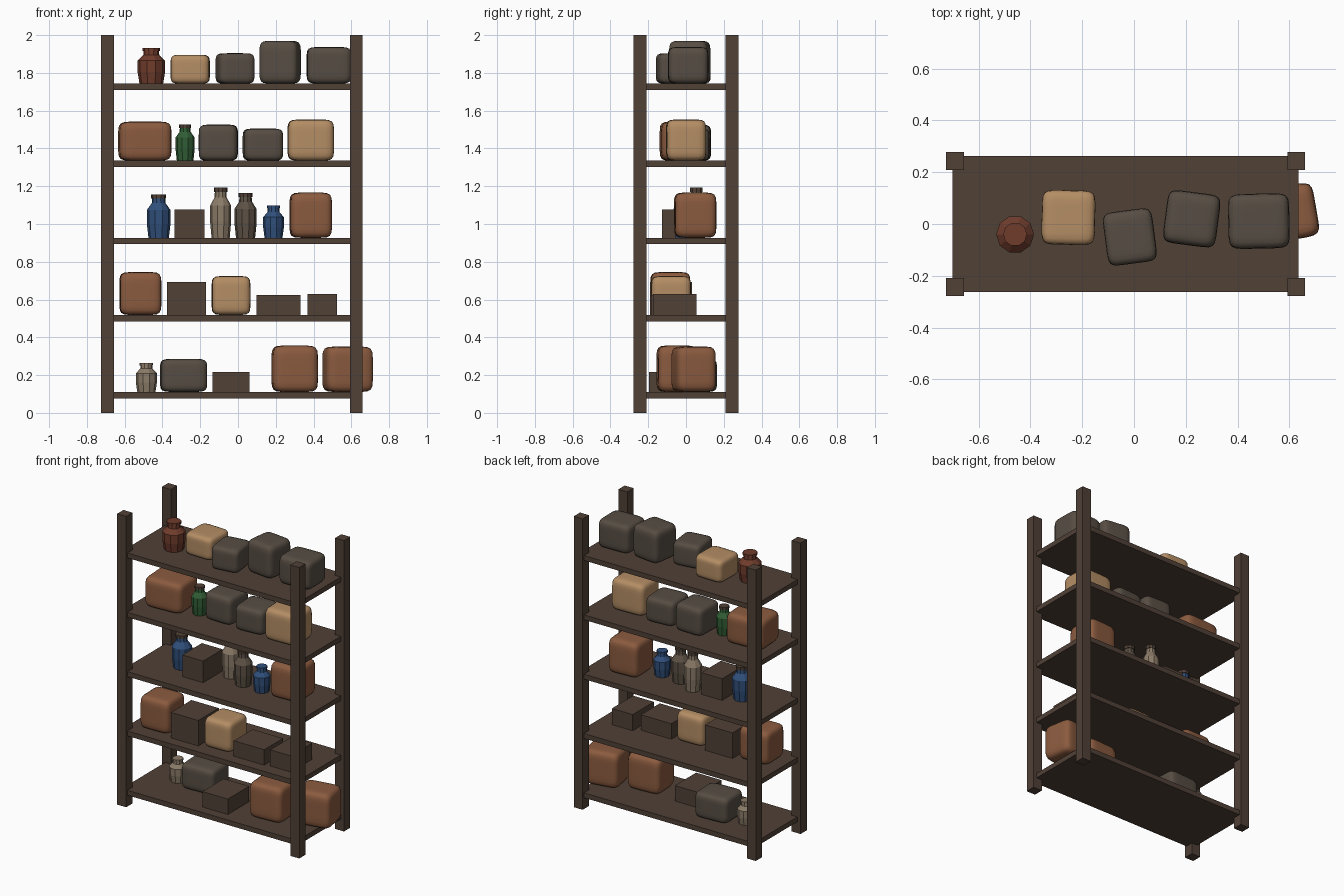
import bpy, bmesh, math

if "Cube" in bpy.data.objects:
    bpy.data.objects.remove(bpy.data.objects["Cube"])

COLORS = {
    "wood": (0.08, 0.052, 0.037), "brown": (0.26, 0.105, 0.05), "tan": (0.46, 0.27, 0.13),
    "grey": (0.095, 0.075, 0.057), "blue": (0.03, 0.08, 0.2), "green": (0.03, 0.11, 0.035),
    "beige": (0.26, 0.2, 0.14), "umber": (0.11, 0.083, 0.06), "red": (0.16, 0.045, 0.025),
}
MATS = {}
for key, c in COLORS.items():
    MATS[key] = bpy.data.materials.new(key)
    MATS[key].diffuse_color = (*c, 1)


def finish(bm, name, color, loc, rot=0.0, smooth=False):
    bmesh.ops.recalc_face_normals(bm, faces=bm.faces)
    for f in bm.faces:
        f.smooth = smooth
    me = bpy.data.meshes.new(name)
    bm.to_mesh(me)
    bm.free()
    me.materials.append(MATS[color])
    ob = bpy.data.objects.new(name, me)
    ob.location = loc
    ob.rotation_euler.z = rot
    bpy.context.collection.objects.link(ob)
    return ob


def box(name, x, y, z, w, d, h, color="wood"):
    """Box standing on height z."""
    bm = bmesh.new()
    bmesh.ops.create_cube(bm, size=1)
    bmesh.ops.scale(bm, vec=(w, d, h), verts=bm.verts)
    return finish(bm, name, color, (x, y, z + h / 2))


def sack(name, x, y, z, w, d, h, color, rot):
    """Stuffed sack: subdivided cube pulled onto a softly rounded box."""
    bm = bmesh.new()
    bmesh.ops.create_cube(bm, size=2)
    bmesh.ops.subdivide_edges(bm, edges=bm.edges, cuts=9, use_grid_fill=True)
    n = 7
    for v in bm.verts:
        k = sum(abs(c) ** n for c in v.co) ** (-1 / n)
        v.co = (v.co.x * k * w / 2, v.co.y * k * d / 2, v.co.z * k * h / 2)
    return finish(bm, name, color, (x, y, z + h / 2), rot, True)


PROFILE = [(0.86, 0), (0.9, 0.1), (1, 0.33), (1, 0.64), (0.58, 0.8), (0.55, 0.91)]
CAP = [(0.63, 0.91), (0.63, 1)]


def lathe(name, x, y, z, r, h, profile, color, sides=10):
    bm = bmesh.new()
    rings = [[bm.verts.new((r * pr * math.cos(a), r * pr * math.sin(a), h * pz))
              for a in (2 * math.pi * i / sides for i in range(sides))]
             for pr, pz in profile]
    for a, b in zip(rings, rings[1:]):
        for i in range(sides):
            j = (i + 1) % sides
            bm.faces.new((a[i], a[j], b[j], b[i]))
    bm.faces.new(rings[0])
    bm.faces.new(rings[-1])
    return finish(bm, name, color, (x, y, z))


def bottle(name, x, y, z, r, h, color, cap):
    lathe(name, x, y, z, r, h, PROFILE, color)
    lathe(name + "_stopper", x, y, z, r, h, CAP, cap)


# Frame: four posts and five boards
for sx, px in (("left", -0.691), ("right", 0.626)):
    for sy, py in (("front", -0.243), ("back", 0.243)):
        box(f"{sy}_{sx}_post", px, py, 0, 0.068, 0.068, 2.0)
TOPS = [0.111 + 0.408 * i for i in range(5)]
for i, t in enumerate(TOPS):
    box(f"shelf_{i + 1}", -0.0325, 0, t - 0.034, 1.336, 0.525, 0.034)

# Sacks: shelf, x, y, width, depth, height, colour, turn
SACKS = [
    (0, -0.288, 0.056, 0.245, 0.21, 0.175, "grey", 0.05),
    (0, 0.300, -0.048, 0.240, 0.21, 0.245, "brown", 0.06),
    (0, 0.580, 0.040, 0.250, 0.21, 0.240, "brown", 0.17),
    (1, -0.517, -0.083, 0.220, 0.21, 0.226, "brown", 0.03),
    (1, -0.037, -0.080, 0.204, 0.21, 0.205, "tan", 0.02),
    (2, 0.385, 0.048, 0.220, 0.22, 0.239, "brown", 0.05),
    (3, -0.4935, -0.020, 0.275, 0.23, 0.207, "brown", 0.06),
    (3, -0.104, 0.027, 0.205, 0.21, 0.191, "grey", -0.03),
    (3, 0.132, 0.015, 0.208, 0.21, 0.170, "grey", 0.06),
    (3, 0.385, 0.000, 0.244, 0.21, 0.218, "tan", 0.03),
    (4, -0.253, 0.025, 0.206, 0.21, 0.153, "tan", -0.02),
    (4, -0.016, -0.050, 0.192, 0.207, 0.161, "grey", 0.13),
    (4, 0.223, 0.020, 0.206, 0.206, 0.227, "grey", -0.13),
    (4, 0.482, 0.011, 0.236, 0.212, 0.194, "grey", 0.02),
]
for i, (s, x, y, w, d, h, c, r) in enumerate(SACKS):
    sack(f"sack_{i + 1}", x, y, TOPS[s], w, d, h, c, r)

# Small crates: shelf, x, y, width, depth, height
CRATES = [
    (0, -0.037, -0.080, 0.194, 0.232, 0.106),
    (1, -0.273, -0.079, 0.208, 0.223, 0.175),
    (1, 0.214, -0.084, 0.232, 0.205, 0.106),
    (1, 0.446, -0.060, 0.158, 0.230, 0.111),
    (2, -0.256, -0.020, 0.158, 0.212, 0.149),
]
for i, (s, x, y, w, d, h) in enumerate(CRATES):
    box(f"crate_{i + 1}", x, y, TOPS[s], w, d, h)

# Bottles: shelf, x, y, radius, height, colour, stopper colour
BOTTLES = [
    (0, -0.485, 0.039, 0.056, 0.154, "beige", "beige"),
    (2, -0.420, -0.010, 0.063, 0.229, "blue", "wood"),
    (2, -0.092, 0.055, 0.056, 0.266, "beige", "wood"),
    (2, 0.040, 0.000, 0.059, 0.238, "umber", "wood"),
    (2, 0.188, -0.010, 0.055, 0.170, "blue", "blue"),
    (3, -0.280, -0.015, 0.051, 0.191, "green", "wood"),
    (4, -0.459, -0.040, 0.073, 0.190, "red", "red"),
]
for i, (s, x, y, r, h, c, k) in enumerate(BOTTLES):
    bottle(f"bottle_{i + 1}", x, y, TOPS[s], r, h, c, k)

for m in bpy.data.materials:
    if m.users and not m.is_grease_pencil:
        m.use_nodes = True
        m.node_tree.nodes["Principled BSDF"].inputs["Base Color"].default_value = m.diffuse_color
